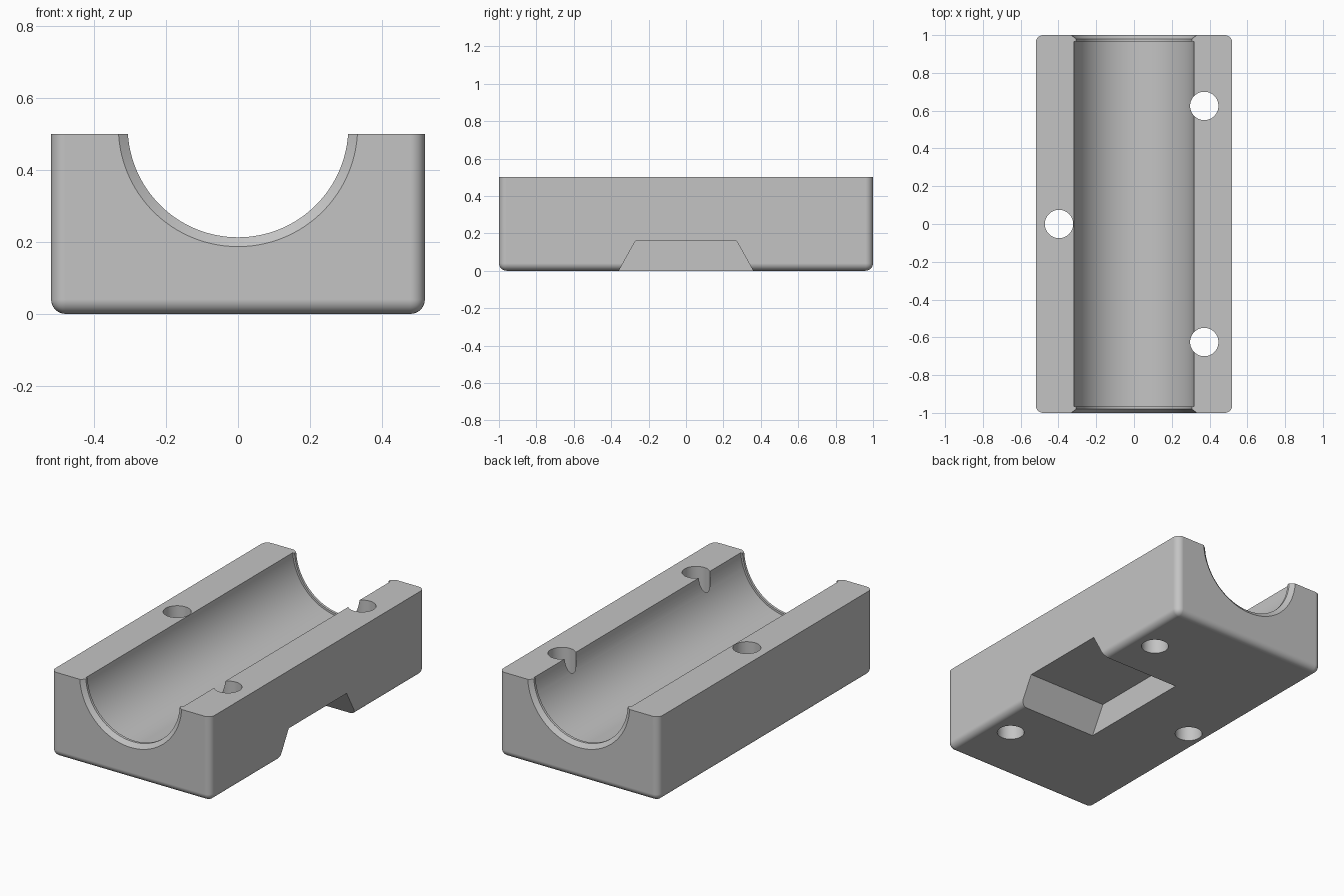
import bpy, bmesh, math
from mathutils import Matrix, Vector

default = bpy.data.objects.get("Cube")
if default:
    bpy.data.objects.remove(default, do_unlink=True)

HALF_X, HALF_Y, HEIGHT = 0.52, 1.0, 0.5
ROUND = 0.04

grey = bpy.data.materials.new("plain grey")
grey.use_nodes = True
grey.diffuse_color = (0.55, 0.55, 0.55, 1)
grey.node_tree.nodes["Principled BSDF"].inputs["Base Color"].default_value = (0.55, 0.55, 0.55, 1)


def make_object(name, bm):
    bmesh.ops.recalc_face_normals(bm, faces=bm.faces)
    mesh = bpy.data.meshes.new(name)
    bm.to_mesh(mesh)
    bm.free()
    mesh.materials.append(grey)
    obj = bpy.data.objects.new(name, mesh)
    bpy.context.collection.objects.link(obj)
    return obj


def loft(name, rings):
    """Closed solid through rings of equal point count."""
    bm = bmesh.new()
    loops = [[bm.verts.new(p) for p in ring] for ring in rings]
    count = len(loops[0])
    for a, b in zip(loops, loops[1:]):
        for i in range(count):
            j = (i + 1) % count
            bm.faces.new((a[i], a[j], b[j], b[i]))
    bm.faces.new(loops[0])
    bm.faces.new(loops[-1])
    return make_object(name, bm)


def circle_y(y, r, z, count=128):
    angles = [math.tau * i / count for i in range(count)]
    return [Vector((r * math.cos(a), y, z + r * math.sin(a))) for a in angles]


def cylinder_z(name, x, y, r):
    bm = bmesh.new()
    bmesh.ops.create_cone(bm, cap_ends=True, segments=64, radius1=r, radius2=r, depth=2,
                          matrix=Matrix.Translation((x, y, HEIGHT / 2)))
    return make_object(name, bm)


# Block with rounded upright and bottom edges, sharp top
bm = bmesh.new()
bmesh.ops.create_cube(bm, size=1, matrix=Matrix.Translation((0, 0, HEIGHT / 2))
                      @ Matrix.Diagonal((2 * HALF_X, 2 * HALF_Y, HEIGHT, 1)))
soft = [e for e in bm.edges if min(v.co.z for v in e.verts) < 0.01]
bmesh.ops.bevel(bm, geom=soft, offset=ROUND, segments=8, profile=0.5, affect='EDGES')
block = make_object("half_bearing_block", bm)

# Bore with a narrow lip and a chamfer at each end
half_profile = [(1.02, 0.359), (0.98, 0.307), (0.965, 0.307), (0.965, 0.319)]
profile = [(-y, r) for y, r in half_profile] + half_profile[::-1]
cutters = [loft("bore_cutter", [circle_y(y, r, 0.52) for y, r in profile])]

# Dovetail-sided pocket under the left half
section = [(-0.415, -0.1), (0.415, -0.1), (0.27, 0.16), (-0.27, 0.16)]
cutters.append(loft("pocket_cutter", [[(x, y, z) for y, z in section] for x in (0, 0.7)]))

# Three bolt holes
for i, (x, y) in enumerate([(-0.397, 0), (0.372, 0.625), (0.372, -0.625)]):
    cutters.append(cylinder_z(f"hole_cutter_{i + 1}", x, y, 0.075))

# Cut everything, then remove the cutters
bpy.context.view_layer.objects.active = block
for cutter in cutters:
    cutter.hide_render = True
    mod = block.modifiers.new(cutter.name, 'BOOLEAN')
    mod.operation = 'DIFFERENCE'
    mod.solver = 'EXACT'
    mod.object = cutter
    bpy.ops.object.modifier_apply(modifier=mod.name)
    bpy.data.objects.remove(cutter, do_unlink=True)

# Smooth curved walls, crisp edges
bpy.ops.object.select_all(action='DESELECT')
block.select_set(True)
bpy.ops.object.shade_smooth_by_angle(angle=math.radians(25))
weighted = block.modifiers.new("flat_face_normals", 'WEIGHTED_NORMAL')
weighted.keep_sharp = True
